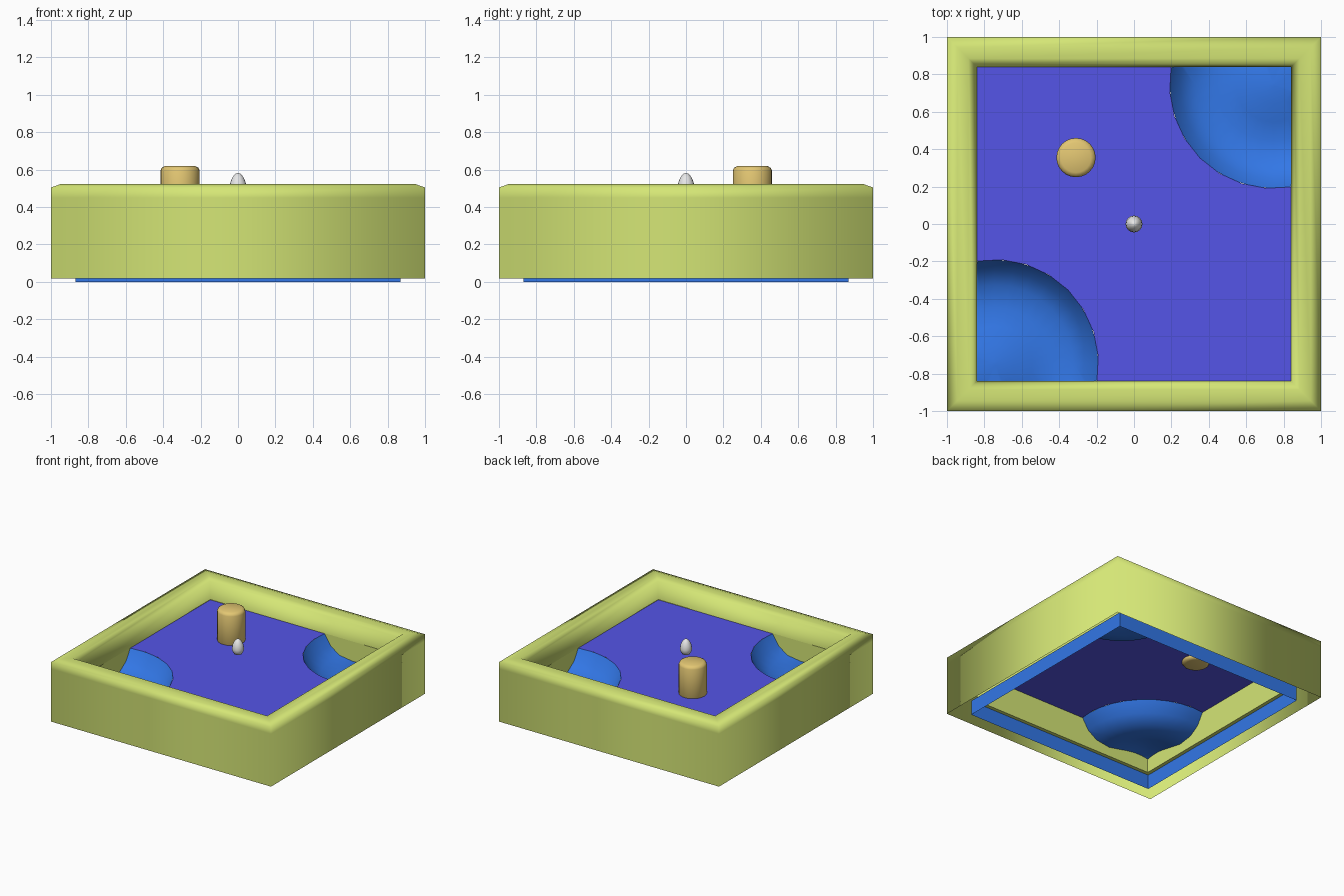
import bpy, bmesh, math

if "Cube" in bpy.data.objects:
    bpy.data.objects.remove(bpy.data.objects["Cube"])


def material(name, rgb):
    m = bpy.data.materials.new(name)
    m.diffuse_color = (*rgb, 1)
    m.use_nodes = True
    m.node_tree.nodes["Principled BSDF"].inputs["Base Color"].default_value = m.diffuse_color
    return m


GREEN = material("lime green", (0.66, 0.79, 0.18))
PURPLE = material("violet", (0.09, 0.09, 0.80))
BLUE = material("blue", (0.035, 0.20, 0.86))
TAN = material("tan", (0.77, 0.57, 0.17))
WHITE = material("pale grey", (0.83, 0.83, 0.83))


def make(name, verts, faces, mat, smooth=True, clip=None):
    bm = bmesh.new()
    vs = [bm.verts.new(v) for v in verts]
    for f in faces:
        bm.faces.new([vs[i] for i in f])
    if clip:  # trim to the square opening
        for n in ((1, 0, 0), (-1, 0, 0), (0, 1, 0), (0, -1, 0)):
            bmesh.ops.bisect_plane(bm, geom=bm.verts[:] + bm.edges[:] + bm.faces[:],
                                   plane_co=[clip * a for a in n], plane_no=n,
                                   clear_outer=True)
    for f in bm.faces:
        f.smooth = smooth
    me = bpy.data.meshes.new(name)
    bm.to_mesh(me)
    bm.free()
    me.materials.append(mat)
    ob = bpy.data.objects.new(name, me)
    bpy.context.collection.objects.link(ob)
    return ob


def lathe(name, profile, n, mat, cx=0, cy=0, square=False, caps=(False, False), **kw):
    """Sweep (radius, z) points around z; square gives a four-sided sweep."""
    verts, faces = [], []
    off = math.pi / 4 if square else 0
    k = math.sqrt(2) if square else 1
    for r, z in profile:
        for i in range(n):
            a = off + 2 * math.pi * i / n
            verts.append((cx + k * r * math.cos(a), cy + k * r * math.sin(a), z))
    for j in range(len(profile) - 1):
        for i in range(n):
            a, b = j * n + i, j * n + (i + 1) % n
            faces.append((a, b, b + n, a + n))
    if caps[0]:
        faces.append(tuple(reversed(range(n))))
    if caps[1]:
        faces.append(tuple(range(len(verts) - n, len(verts))))
    return make(name, verts, faces, mat, **kw)


FLOOR, IN = 0.357, 0.84

# hollow rim frame, open underneath
lathe("rim_frame", [(1, .017), (1, .45), (1, .505), (.945, .524), (.885, .524), (.855, .50),
                    (IN, .36)], 4, GREEN, square=True)
# inner wall below the floor, with its bottom lip
lathe("inner_wall", [(IN, .36), (IN, .12), (.87, .12)], 4, GREEN, square=True, smooth=False)
# base skirt
lathe("base_skirt", [(.87, 0), (.87, .12)], 4, BLUE, square=True, smooth=False)

# floor with rounded openings in two opposite corners
C, R = 0.745, 0.555
d = math.acos((IN - C) / R)
a0, a1 = math.pi / 2 + d, 2 * math.pi - d
arc = []
for i in range(9):
    a = a0 + (a1 - a0) * i / 8
    arc.append((C + R * math.cos(a), C + R * math.sin(a)))
outline = [(-IN, IN)] + arc + [(IN, -IN)] + [(-x, -y) for x, y in arc]
outline.reverse()
make("floor", [(x, y, FLOOR) for x, y in outline], [range(len(outline))], PURPLE, smooth=False)

# corner bowls under the openings, each rising again towards its corner
bowl = [(.01, .25), (.1, .243), (.2, .218), (.3, .197), (.42, .215), (.5, .27), (R, FLOOR)]
for s, nm in ((1, "back_bowl"), (-1, "front_bowl")):
    lathe(nm, bowl, 32, BLUE, s * C, s * C, caps=(True, False), clip=IN)

# post and hovering bead
lathe("post", [(.075, .33), (.095, .335), (.105, .35), (.105, .595), (.098, .61), (.08, .62)],
      24, TAN, -.31, .355, caps=(True, True))
lathe("bead", [(.008, .453), (.03, .463), (.043, .487), (.045, .505), (.041, .533),
               (.029, .56), (.015, .577), (.004, .582)], 16, WHITE, caps=(True, True))
